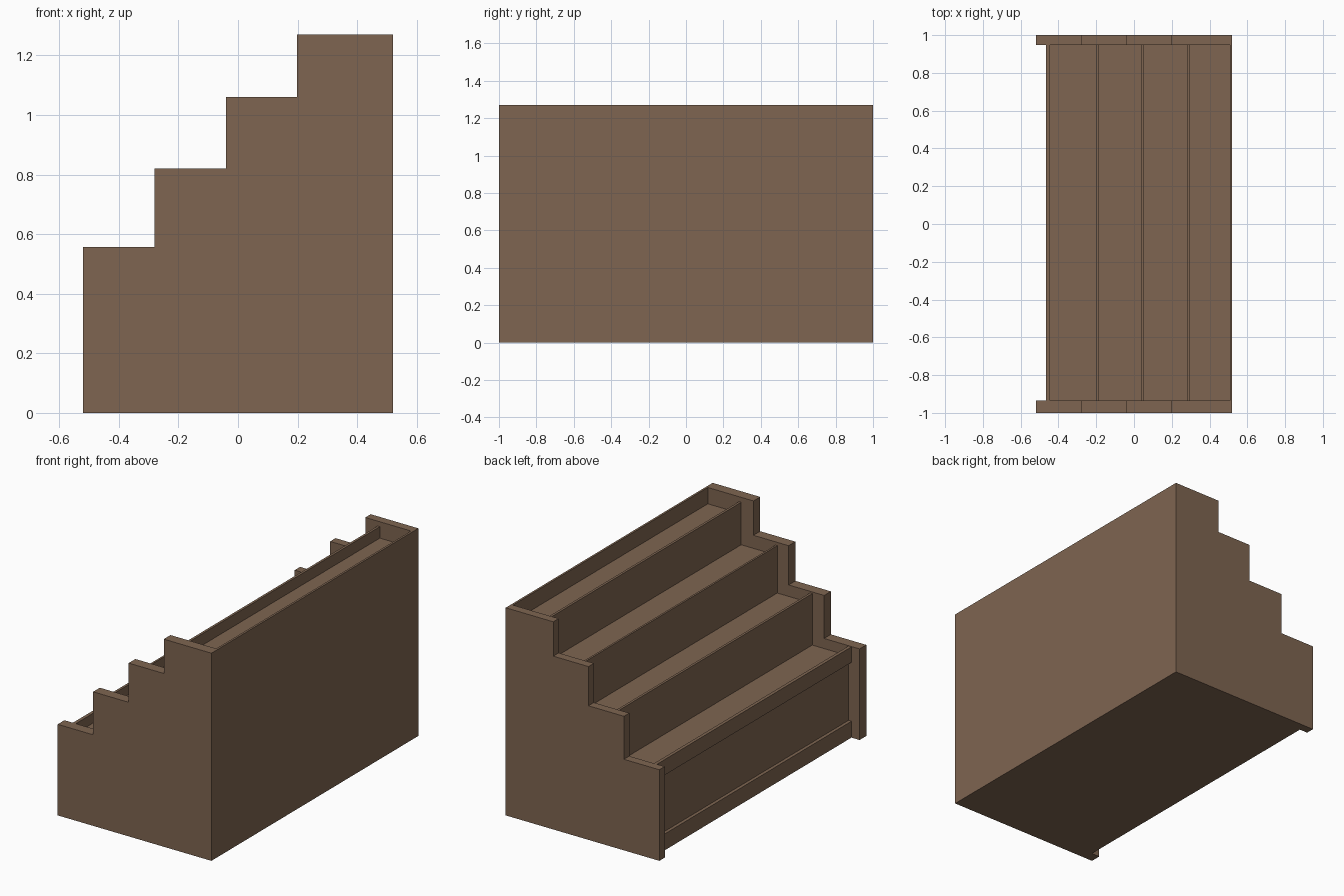
import bpy, bmesh

if "Cube" in bpy.data.objects:
    bpy.data.objects.remove(bpy.data.objects["Cube"])

wood = bpy.data.materials.new("brown_wood")
wood.diffuse_color = (0.21, 0.13, 0.082, 1)
wood.use_nodes = True
wood.node_tree.nodes["Principled BSDF"].inputs["Base Color"].default_value = wood.diffuse_color

Y0, Y1 = -0.935, 0.948      # inner faces of the side panels
BACK, FRONT = 0.52, -0.465


def finish(name, bm):
    bmesh.ops.recalc_face_normals(bm, faces=bm.faces)
    me = bpy.data.meshes.new(name)
    bm.to_mesh(me)
    bm.free()
    me.materials.append(wood)
    ob = bpy.data.objects.new(name, me)
    bpy.context.collection.objects.link(ob)


def box(name, x0, x1, z0, z1, y0=Y0, y1=Y1):
    bm = bmesh.new()
    bmesh.ops.create_cube(bm, size=1)
    for v in bm.verts:
        v.co = (x0 if v.co.x < 0 else x1,
                y0 if v.co.y < 0 else y1,
                z0 if v.co.z < 0 else z1)
    finish(name, bm)


def side_panel(name, y0, y1):
    # Stair-shaped outline pushed through the panel thickness
    steps = [(-0.52, 0.557), (-0.28, 0.82), (-0.04, 1.06), (0.198, 1.27)]
    pts, z = [(BACK, 0), (-0.52, 0)], 0
    for x, top in steps:
        if z:
            pts.append((x, z))
        pts.append((x, top))
        z = top
    pts.append((BACK, z))
    bm = bmesh.new()
    face = bm.faces.new([bm.verts.new((x, y0, z)) for x, z in pts])
    ext = bmesh.ops.extrude_face_region(bm, geom=[face])
    for v in ext["geom"]:
        if isinstance(v, bmesh.types.BMVert):
            v.co.y = y1
    finish(name, bm)


side_panel("side_panel_front", -1, Y0)
side_panel("side_panel_back", Y1, 1)

# Rear board and base
box("rear_board", 0.507, BACK, 0, 1.27)
box("base_board", FRONT, 0.507, 0, 0.02)

# Framed lower front
box("front_top_rail", FRONT, -0.445, 0.46, 0.555)
box("front_bottom_rail", FRONT, -0.445, 0.02, 0.10)
box("front_inset_panel", -0.445, -0.43, 0.02, 0.48)

# Shelf trays: floor start, floor end, floor height
trays = [(-0.445, -0.20, 0.495), (-0.185, 0.037, 0.75),
         (0.049, 0.281, 0.98), (0.296, 0.507, 1.17)]
for i, (x0, x1, z) in enumerate(trays):
    box(f"tray_floor_{i + 1}", x0, x1, z - 0.015, z)

# Risers between trays, each ending in a lip above the next floor
tops = [0.81, 1.04, 1.24]
for i, top in enumerate(tops):
    box(f"riser_{i + 1}", trays[i][1], trays[i + 1][0], trays[i][2] - 0.015, top)
